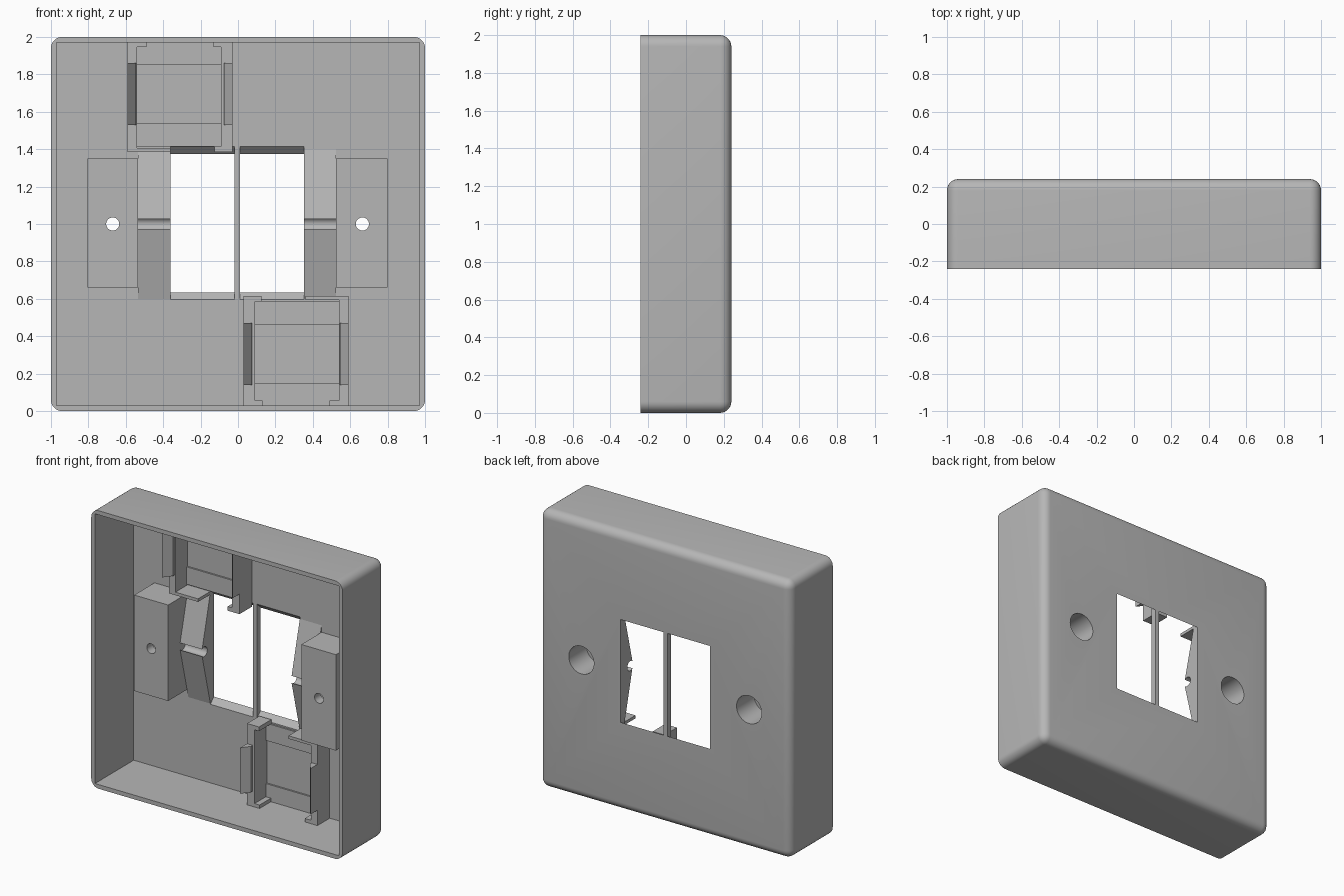
import bpy, bmesh, math
from mathutils import Matrix, Vector

if "Cube" in bpy.data.objects:
    bpy.data.objects.remove(bpy.data.objects["Cube"])

grey = bpy.data.materials.new("plastic_grey")
grey.use_nodes = True
colour = (0.47, 0.47, 0.47, 1)
grey.diffuse_color = colour
grey.node_tree.nodes["Principled BSDF"].inputs["Base Color"].default_value = colour

FRONT, FLOOR, BACK = -0.24, 0.20, 0.24
# Half turn about the y axis through the plate centre
HALF_TURN = (Matrix.Translation((0, 0, 1)) @ Matrix.Rotation(math.pi, 4, 'Y')
             @ Matrix.Translation((0, 0, -1)))


def finish(name, bm, turned=False):
    if turned:
        bm.transform(HALF_TURN)
    bmesh.ops.recalc_face_normals(bm, faces=bm.faces)
    mesh = bpy.data.meshes.new(name)
    bm.to_mesh(mesh)
    bm.free()
    mesh.materials.append(grey)
    ob = bpy.data.objects.new(name, mesh)
    bpy.context.collection.objects.link(ob)
    return ob


def box_bm(x0, x1, y0, y1, z0, z1):
    bm = bmesh.new()
    bmesh.ops.create_cube(bm, size=1)
    for v in bm.verts:
        v.co = Vector((x0 if v.co.x < 0 else x1, y0 if v.co.y < 0 else y1,
                       z0 if v.co.z < 0 else z1))
    return bm


def box(name, *extent, turned=False):
    return finish(name, box_bm(*extent), turned)


def prism(name, points, axis, a, b, turned=False):
    """Extrude a 2D outline along x (points are y, z) or z (points are x, y)."""
    bm = bmesh.new()
    place = (lambda p, q: (q, *p)) if axis == 'X' else (lambda p, q: (*p, q))
    face = bm.faces.new([bm.verts.new(place(p, a)) for p in points])
    new = bmesh.ops.extrude_face_region(bm, geom=[face])["geom"]
    step = (b - a, 0, 0) if axis == 'X' else (0, 0, b - a)
    bmesh.ops.translate(bm, vec=step,
                        verts=[g for g in new if isinstance(g, bmesh.types.BMVert)])
    return finish(name, bm, turned)


def cylinder(name, centre, radius, depth, axis):
    bm = bmesh.new()
    bmesh.ops.create_cone(bm, cap_ends=True, segments=40, radius1=radius,
                          radius2=radius, depth=depth)
    bm.transform(Matrix.Translation(centre) @ Matrix.Rotation(math.pi / 2, 4, axis))
    return finish(name, bm)


def cut(ob, cutters):
    for cutter in cutters:
        cutter.hide_render = True
        mod = ob.modifiers.new("cut", 'BOOLEAN')
        mod.operation, mod.solver, mod.object = 'DIFFERENCE', 'EXACT', cutter
    graph = bpy.context.evaluated_depsgraph_get()
    mesh = bpy.data.meshes.new_from_object(ob.evaluated_get(graph))
    ob.modifiers.clear()
    ob.data = mesh


def smooth(ob):
    ob.data.shade_smooth()
    ob.data.set_sharp_from_angle(angle=math.radians(32))


# Outer shell: all edges rounded except the open rim
bm = box_bm(-1, 1, FRONT, BACK, 0, 2)
edges = [e for e in bm.edges if not all(v.co.y < 0 for v in e.verts)]
bmesh.ops.bevel(bm, geom=edges, offset=0.06, segments=7, profile=0.5, affect='EDGES')
shell = finish("face_plate", bm)

# Cavity and the two tapered windows
cutters = [box("cavity_cutter", -0.97, 0.97, -0.5, FLOOR, 0.03, 1.97)]
slope = [(FLOOR - 0.04, 0.555), (BACK + 0.04, 0.675),
         (BACK + 0.04, 1.335), (FLOOR - 0.04, 1.455)]
for x0, x1 in ((-0.36, -0.02), (0.012, 0.352)):
    cutters.append(prism("window_cutter", slope, 'X', x0, x1))

# Screw holes with wide counterbores from the outside
for x in (-0.67, 0.665):
    cutters.append(cylinder("screw_cutter", (x, 0, 1), 0.035, 1, 'X'))
    cutters.append(cylinder("counterbore_cutter", (x, 0.24, 1), 0.1, 0.4, 'X'))
cut(shell, cutters)
smooth(shell)

# Screw blocks, each bored by the same holes
for name, x0, x1 in (("left_screw_block", 0.525, 0.80),
                     ("right_screw_block", -0.805, -0.535)):
    block = box(name, x0, x1, -0.03, FLOOR + 0.005, 0.66, 1.35)
    cut(block, cutters[3:])
    smooth(block)

# Gabled ribs beside the windows, with a round groove along the ridge
groove = cylinder("groove_cutter", (0, 0.13, 1), 0.035, 3, 'Y')
for name, x0, x1 in (("left_rib", 0.352, 0.525), ("right_rib", -0.535, -0.36)):
    rib = prism(name, [(FLOOR, 0.6), (0.10, 1), (FLOOR, 1.4)], 'X', x0, x1)
    cut(rib, [groove])
    smooth(rib)

for cutter in cutters + [groove]:
    bpy.data.objects.remove(cutter)

# Module holders: the lower one is the upper one turned half way round
RIM = 0.06
for side, turned in (("upper", False), ("lower", True)):
    def part(name, *extent):
        box(f"{side}_{name}", *extent, turned=turned)

    part("holder_outer_wall", -0.59, -0.54, RIM, FLOOR, 1.385, 1.972)
    part("holder_inner_wall", -0.09, -0.03, RIM, FLOOR, 1.385, 1.972)
    part("holder_foot", -0.59, -0.36, RIM, FLOOR, 1.385, 1.407)
    part("holder_hook", -0.125, -0.03, RIM, FLOOR, 1.385, 1.415)
    part("holder_outer_tab", -0.55, -0.49, RIM, FLOOR, 1.945, 1.972)
    part("holder_inner_tab", -0.13, -0.08, RIM, FLOOR, 1.945, 1.972)
    part("holder_low_pad", -0.54, -0.09, 0.188, FLOOR, 1.415, 1.54)
    part("holder_high_pad", -0.54, -0.09, 0.188, FLOOR, 1.85, 1.972)
    # Snap clips with ramps facing each other
    for clip, outer, inner in (("outer_clip", -0.59, -0.545),
                               ("inner_clip", -0.03, -0.075)):
        prism(f"{side}_{clip}", [(outer, -0.02), (outer, RIM + 0.01),
                                 (inner, RIM + 0.01), (inner, 0.04)],
              'Z', 1.53, 1.86, turned)
